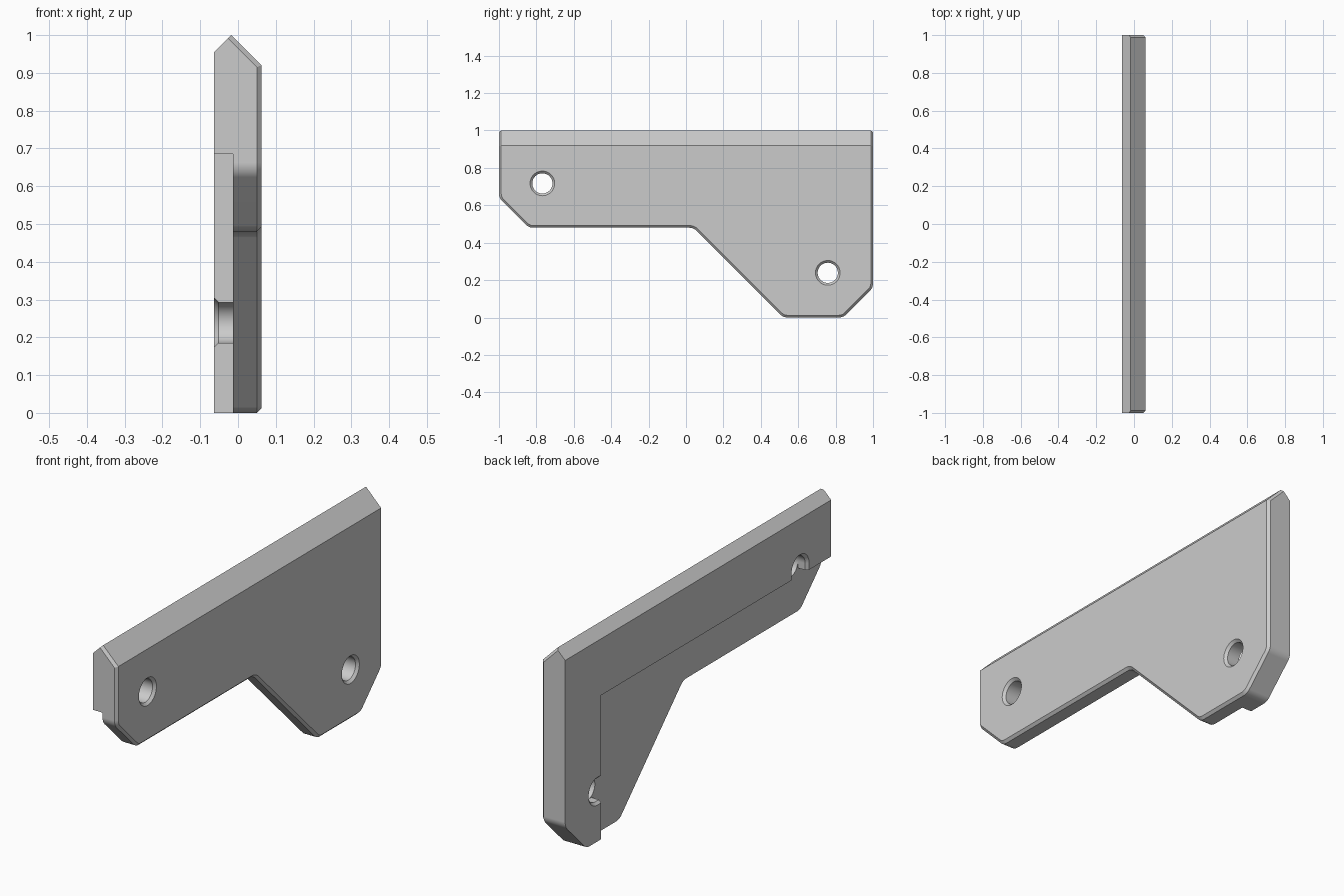
import bpy, bmesh, math
from mathutils import Vector

if "Cube" in bpy.data.objects:
    bpy.data.objects.remove(bpy.data.objects["Cube"], do_unlink=True)

LEFT, RIGHT, STEP = -0.064, 0.062, -0.013   # rim face, main face, recess face
CHAMFER = 0.012

grey = bpy.data.materials.new("plain grey")
grey.use_nodes = True
grey.diffuse_color = (0.6, 0.6, 0.6, 1)
grey.node_tree.nodes["Principled BSDF"].inputs["Base Color"].default_value = grey.diffuse_color


def make_object(name, bm):
    bmesh.ops.recalc_face_normals(bm, faces=bm.faces)
    mesh = bpy.data.meshes.new(name)
    bm.to_mesh(mesh)
    bm.free()
    mesh.materials.append(grey)
    obj = bpy.data.objects.new(name, mesh)
    bpy.context.collection.objects.link(obj)
    return obj


def loft(rings):
    """Closed solid through rings of points."""
    bm = bmesh.new()
    loops = [[bm.verts.new(p) for p in ring] for ring in rings]
    n = len(loops[0])
    for a, b in zip(loops, loops[1:]):
        for i in range(n):
            j = (i + 1) % n
            bm.faces.new((a[i], a[j], b[j], b[i]))
    bm.faces.new(loops[0])
    bm.faces.new(loops[-1])
    bmesh.ops.recalc_face_normals(bm, faces=bm.faces)
    return bm


def rounded(corners, radius, steps=6):
    """Round each (y, z, is_round) corner with short curve steps."""
    out = []
    for i, (y, z, soft) in enumerate(corners):
        p = Vector((y, z))
        if not soft:
            out.append(p)
            continue
        to_prev = (Vector(corners[i - 1][:2]) - p).normalized()
        to_next = (Vector(corners[(i + 1) % len(corners)][:2]) - p).normalized()
        half = to_prev.angle(to_next) / 2
        centre = p + (to_prev + to_next).normalized() * radius / math.sin(half)
        start = p + to_prev * radius / math.tan(half) - centre
        end = p + to_next * radius / math.tan(half) - centre
        a0 = math.atan2(start.y, start.x)
        turn = math.atan2(start.x * end.y - start.y * end.x, start.dot(end))
        for k in range(steps + 1):
            a = a0 + turn * k / steps
            out.append(centre + Vector((math.cos(a), math.sin(a))) * radius)
    return out


# Main plate: rounded outline pushed through the full thickness
outline = rounded([(-1, 1.05, 0), (-1, 0.64, 1), (-0.84, 0.48, 1), (0.04, 0.48, 1),
                   (0.52, 0, 1), (0.84, 0, 1), (1, 0.16, 1), (1, 1.05, 0)], 0.055)
bm = loft([[(x, p.x, p.y) for p in outline] for x in (LEFT, RIGHT)])

# Ridge along the top: two sloping cuts
for side in (1, -1):
    bmesh.ops.bisect_plane(bm, geom=bm.verts[:] + bm.edges[:] + bm.faces[:], dist=1e-5,
                           plane_co=(-0.018, 0, 1), plane_no=(side, 0, 1), clear_outer=True)
    bmesh.ops.holes_fill(bm, edges=[e for e in bm.edges if e.is_boundary], sides=0)
bmesh.ops.recalc_face_normals(bm, faces=bm.faces)
bm.normal_update()

# Chamfer around the main face and the ends of its top slope
front_faces = [f for f in bm.faces if f.normal.x > 0.5]
edges = [e for e in bm.edges if sum(f in front_faces for f in e.link_faces) == 1
         and not all(abs(f.normal.y) < 0.01 and f.normal.z > 0.5 for f in e.link_faces)]
bmesh.ops.bevel(bm, geom=edges, offset=CHAMFER, segments=1, profile=0.5, affect='EDGES')
bracket = make_object("bracket_plate", bm)

# Recess that leaves an L-shaped rim along the top and back
bm = loft([[(x, -1.2, -0.2), (x, 0.73, -0.2), (x, 0.73, 0.685), (x, -1.2, 0.685)]
           for x in (-0.2, STEP)])
cutters = [make_object("recess_cutter", bm)]


# Chamfered bolt holes, opened into slots where they meet the rim
def hole_cutter(name, y, z, mouth):
    mouth = Vector(mouth)
    side = Vector((-mouth.y, mouth.x))
    r, over = 0.054, CHAMFER + 0.02
    sections = [(LEFT - 0.02, r + over, 1), (LEFT + CHAMFER, r, 1), (STEP - 0.002, r, 1),
                (STEP, r, 0), (RIGHT - CHAMFER, r, 0), (RIGHT + 0.02, r + over, 0)]
    rings = []
    for x, radius, slot in sections:
        ring = []
        for i in range(48):
            a = math.tau * i / 48
            p = Vector((y, z)) + (side * math.cos(a) + mouth * math.sin(a)) * radius
            if slot and math.sin(a) > 0.001:
                p += mouth * 0.06
            ring.append((x, p.x, p.y))
        rings.append(ring)
    return make_object(name, loft(rings))


cutters.append(hole_cutter("back_hole_cutter", 0.758, 0.239, (-1, 0)))
cutters.append(hole_cutter("front_hole_cutter", -0.768, 0.717, (0, -1)))

bpy.ops.object.select_all(action='DESELECT')
bracket.select_set(True)
bpy.context.view_layer.objects.active = bracket
for cutter in cutters:
    cutter.hide_render = True
    mod = bracket.modifiers.new(cutter.name, 'BOOLEAN')
    mod.operation = 'DIFFERENCE'
    mod.solver = 'EXACT'
    mod.object = cutter
    bpy.ops.object.modifier_apply(modifier=mod.name)
    bpy.data.objects.remove(cutter, do_unlink=True)

# Smooth curves, crisp edges
bpy.ops.object.shade_smooth_by_angle(angle=math.radians(30))
bracket.modifiers.new("flat_face_normals", 'WEIGHTED_NORMAL').keep_sharp = True
